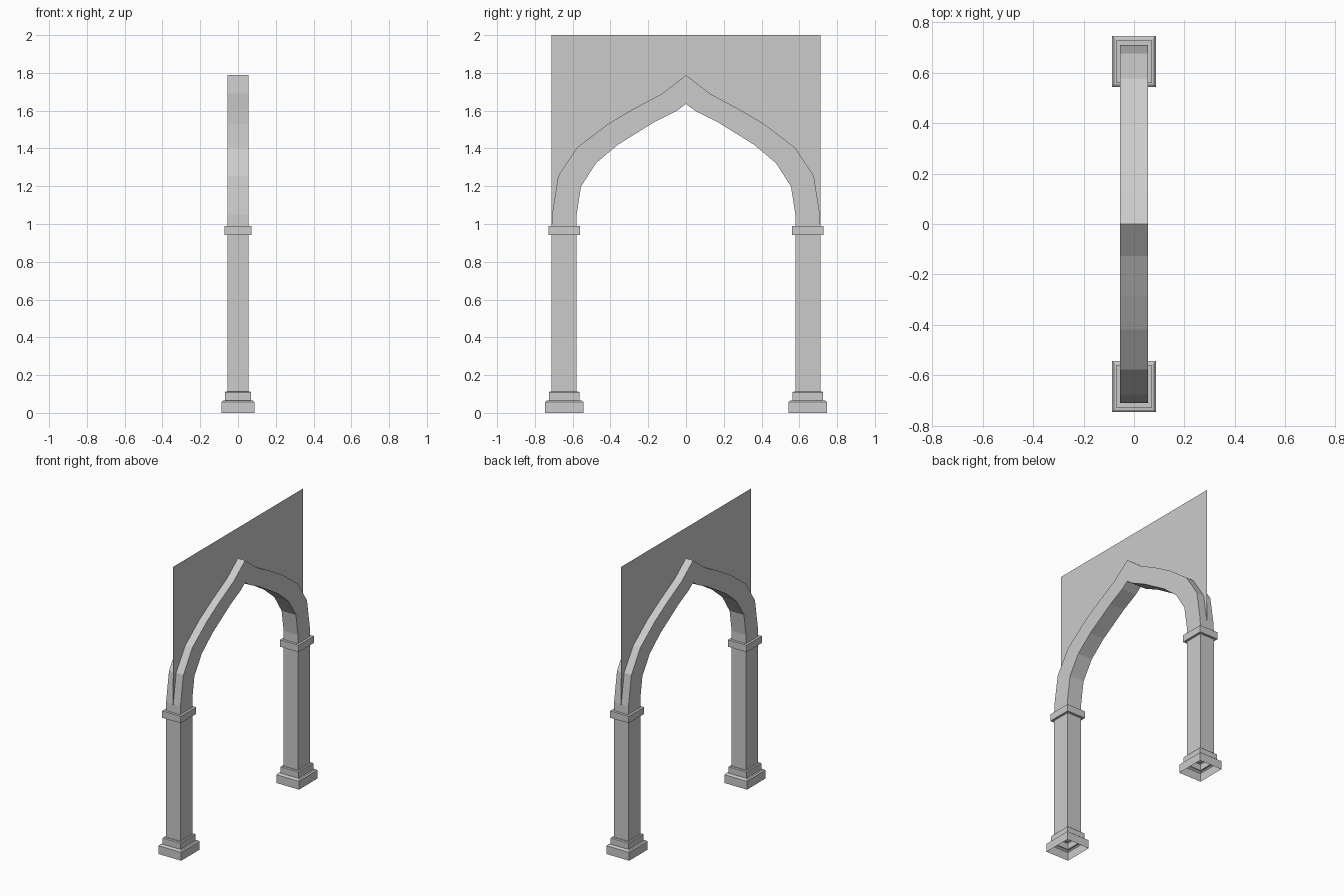
import bpy, bmesh

if "Cube" in bpy.data.objects:
    bpy.data.objects.remove(bpy.data.objects["Cube"])

def make_object(name, verts, faces):
    mesh = bpy.data.meshes.new(name)
    bm = bmesh.new()
    vs = [bm.verts.new(v) for v in verts]
    for f in faces:
        bm.faces.new([vs[i] for i in f])
    bmesh.ops.recalc_face_normals(bm, faces=bm.faces[:])
    bm.to_mesh(mesh)
    bm.free()
    ob = bpy.data.objects.new(name, mesh)
    bpy.context.collection.objects.link(ob)
    return ob

def loft(name, rings):
    # Open-ended skin over rings of four points
    verts = [p for r in rings for p in r]
    faces = []
    for k in range(len(rings) - 1):
        for i in range(4):
            j = (i + 1) % 4
            faces.append((4*k + i, 4*k + j, 4*k + 4 + j, 4*k + 4 + i))
    return make_object(name, verts, faces)

HALF_X, HALF_Y, PILLAR_Y = 0.055, 0.066, 0.645

# Pillars: hollow shell with stepped base and capital (outward offset, height)
profile = [(.032, 0), (.032, .058), (.024, .065), (.014, .066), (.014, .108),
           (.009, .113), (0, .113), (0, .942), (.016, .942), (.016, .99), (0, .99)]
for side, label in ((-1, "left"), (1, "right")):
    rings = []
    for off, z in profile:
        x, y = HALF_X + off, HALF_Y + off * 1.1
        rings.append([(sx * x, side * PILLAR_Y + sy * y, z)
                      for sx, sy in ((-1, -1), (1, -1), (1, 1), (-1, 1))])
    loft("pillar_" + label, rings)

# Pointed arch: outer and inner curves from springing to apex (y, z)
outer = [(.711, .99), (.709, 1.05), (.677, 1.253), (.577, 1.405),
         (.418, 1.526), (.286, 1.605), (.127, 1.69), (0, 1.788)]
inner = [(.579, .99), (.579, 1.05), (.556, 1.198), (.476, 1.323),
         (.36, 1.42), (.164, 1.542), (.048, 1.60), (0, 1.635)]

def both_sides(half):
    return [(-y, z) for y, z in half] + half[-2::-1]

outer, inner = both_sides(outer), both_sides(inner)
loft("arch", [[(-HALF_X, *o), (HALF_X, *o), (HALF_X, *i), (-HALF_X, *i)]
              for o, i in zip(outer, inner)])

# Wall panel: thin sheet filling the space above the arch
n = len(outer)
verts = [(0, y, z) for y, z in outer] + [(0, y, 2.0) for y, z in outer]
make_object("wall_panel", verts, [(i, i + 1, n + i + 1, n + i) for i in range(n - 1)])
